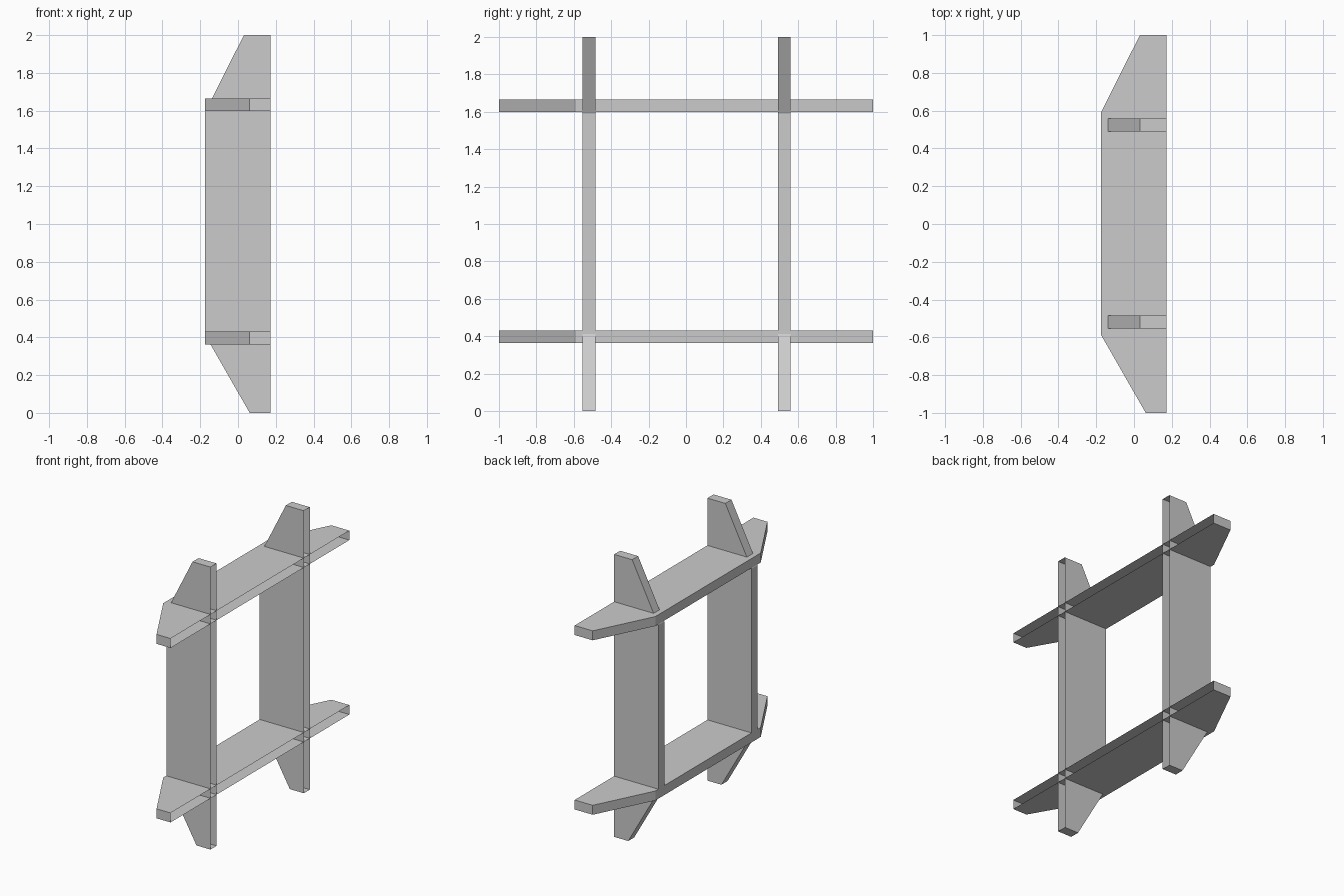
import bpy
import bmesh

if "Cube" in bpy.data.objects:
    bpy.data.objects.remove(bpy.data.objects["Cube"])

# Shared board outline: (x, position along the board's length)
PROFILE = [(0.172, -1), (0.062, -1), (-0.174, -0.588),
           (-0.174, 0.592), (0.031, 1), (0.172, 1)]


def board(name, place, low, high):
    """Extrude the outline between low and high, leaving the +x edge open."""
    bm = bmesh.new()
    rings = [[bm.verts.new(place(x, t, s)) for x, t in PROFILE]
             for s in (low, high)]
    a, b = rings
    bm.faces.new(a)
    bm.faces.new(b)
    n = len(PROFILE)
    sides = [bm.faces.new((a[i], a[(i + 1) % n], b[(i + 1) % n], b[i]))
             for i in range(n)]
    bmesh.ops.recalc_face_normals(bm, faces=bm.faces[:])
    bmesh.ops.delete(bm, geom=[sides[-1]], context='FACES_ONLY')
    mesh = bpy.data.meshes.new(name)
    bm.to_mesh(mesh)
    bm.free()
    obj = bpy.data.objects.new(name, mesh)
    bpy.context.collection.objects.link(obj)
    return obj


# Upright boards, thickness along y
for name, lo, hi in (("front_upright", -0.553, -0.485),
                     ("back_upright", 0.491, 0.558)):
    board(name, lambda x, t, s: (x, s, t + 1), lo, hi)

# Shelf boards crossing the uprights, thickness along z
for name, lo, hi in (("lower_shelf", 0.363, 0.43),
                     ("upper_shelf", 1.598, 1.665)):
    board(name, lambda x, t, s: (x, t, s), lo, hi)
